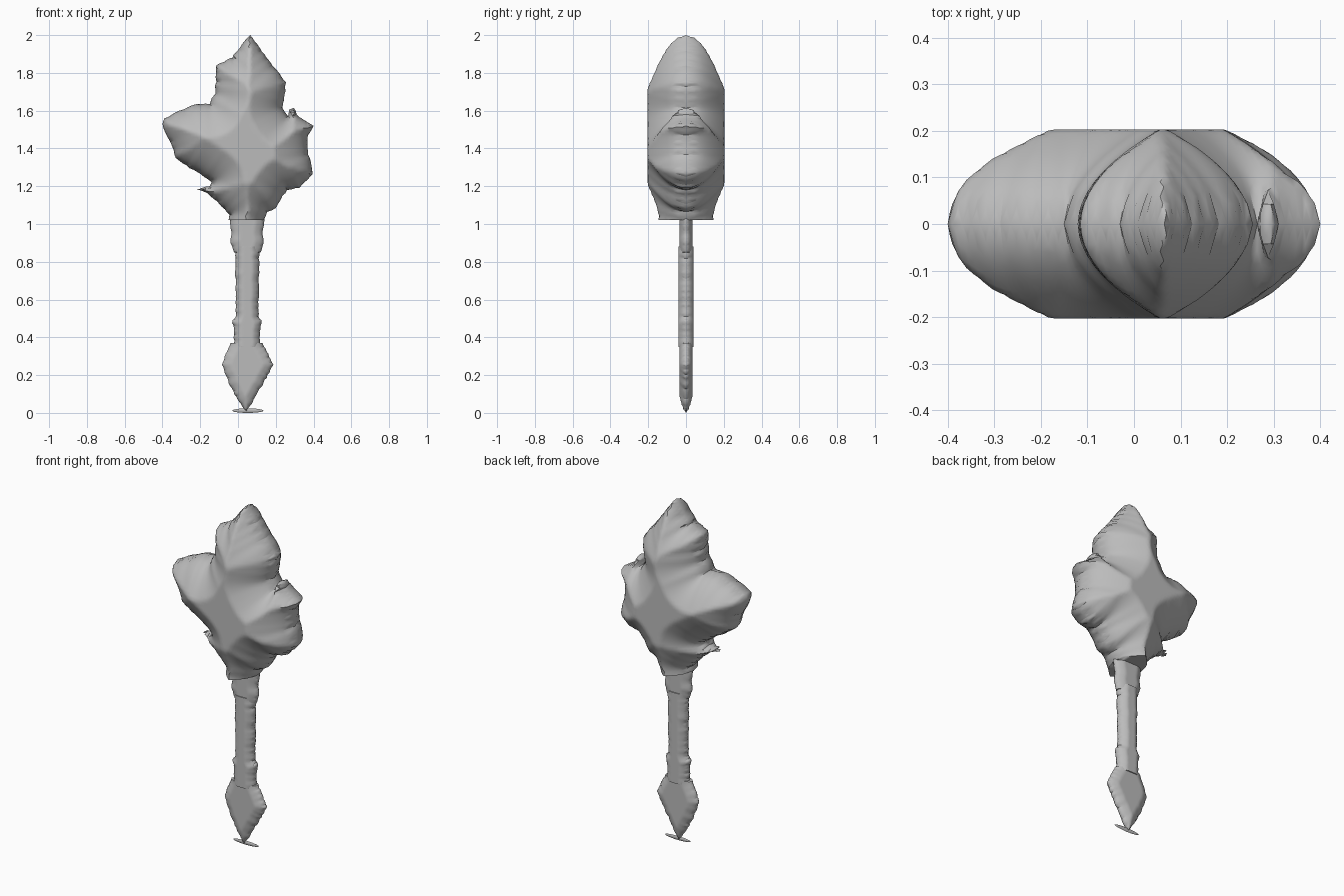
import bpy, bmesh, math, random
from mathutils import Vector
from mathutils.geometry import delaunay_2d_cdt, intersect_point_line

if "Cube" in bpy.data.objects:
    bpy.data.objects.remove(bpy.data.objects["Cube"])

random.seed(4)
stone = bpy.data.materials.new("plain grey")
stone.diffuse_color = (0.5, 0.5, 0.5, 1)
stone.use_nodes = True
stone.node_tree.nodes["Principled BSDF"].inputs["Base Color"].default_value = stone.diffuse_color


def seg_dist(p, a, b):
    ab = b - a
    t = max(0, min(1, (p - a).dot(ab) / max(ab.length_squared, 1e-12)))
    return (p - a - ab * t).length


def inside(p, loop):
    hit = False
    for a, b in zip(loop, loop[1:] + loop[:1]):
        if (a.y > p.y) != (b.y > p.y):
            if p.x < a.x + (p.y - a.y) * (b.x - a.x) / (b.y - a.y):
                hit = not hit
    return hit


def inflate(name, outline, open_edges, depth, reach, step, rough):
    """Fill an x-z outline and puff it out in y, rising from its closed edges."""
    corners = [Vector(p) for p in outline]
    loop, closed, walls = [], [], []
    for i, a in enumerate(corners):
        b = corners[(i + 1) % len(corners)]
        n = max(1, round((b - a).length / (step * 1.4)))
        side = Vector((a.y - b.y, b.x - a.x)).normalized()
        for k in range(n):
            p = a.lerp(b, k / n)
            if k and i not in open_edges:
                p += side * random.uniform(-rough, rough)
            loop.append(p)
            closed.append(i not in open_edges)
    ring = list(zip(loop, loop[1:] + loop[:1]))
    walls = [s for s, c in zip(ring, closed) if c]

    def dist(p):
        return min(seg_dist(p, a, b) for a, b in walls)

    # close rows along the rim, then an even grid inside
    pts = []
    for a, b in ring:
        side = Vector((a.y - b.y, b.x - a.x)).normalized()
        for off in (step * 0.15, step * 0.5):
            for s in (1, -1):
                p = (a + b) / 2 + side * off * s
                if inside(p, loop) and min(seg_dist(p, *w) for w in ring) > off * 0.7:
                    pts.append(p)
    x0, x1 = min(p.x for p in loop), max(p.x for p in loop)
    z0, z1 = min(p.y for p in loop), max(p.y for p in loop)
    for i in range(int((x1 - x0) / step) + 1):
        for j in range(int((z1 - z0) / step) + 1):
            p = Vector((x0 + (i + 0.5 * (j % 2)) * step, z0 + (j + 0.5) * step))
            if inside(p, loop) and min(seg_dist(p, *w) for w in ring) > step * 0.75:
                pts.append(p)
    n = len(loop)
    edges = [(i, (i + 1) % n) for i in range(n)]
    flat, _, tris, *_ = delaunay_2d_cdt(loop + pts, edges, [], 1, 1e-6)

    bm = bmesh.new()
    front, back = [], []
    for p in flat:
        d = dist(p)
        y = 0 if d < 1e-4 else depth * min(1, d / reach) ** 0.5
        f = bm.verts.new((p.x, -y, p.y))
        front.append(f)
        back.append(bm.verts.new((p.x, y, p.y)) if y else f)
    count = {}
    for t in tris:
        if not inside(sum((flat[i] for i in t), Vector((0, 0))) / 3, loop):
            continue
        for row in (front, back):
            vs = [row[i] for i in t]
            if bm.faces.get(vs) is None:
                bm.faces.new(vs)
        for a, b in zip(t, t[1:] + t[:1]):
            key = (min(a, b), max(a, b))
            count[key] = count.get(key, 0) + 1
    # cap the cut ends
    for (a, b), c in count.items():
        if c == 1:
            vs = list(dict.fromkeys([front[a], front[b], back[b], back[a]]))
            if len(vs) > 2 and bm.faces.get(vs) is None:
                bm.faces.new(vs)
    bmesh.ops.delete(bm, geom=[v for v in bm.verts if not v.link_faces], context='VERTS')
    bmesh.ops.recalc_face_normals(bm, faces=bm.faces[:])
    me = bpy.data.meshes.new(name)
    bm.to_mesh(me)
    bm.free()
    me.materials.append(stone)
    ob = bpy.data.objects.new(name, me)
    bpy.context.collection.objects.link(ob)
    bpy.ops.object.select_all(action='DESELECT')
    ob.select_set(True)
    bpy.context.view_layer.objects.active = ob
    bpy.ops.object.shade_smooth_by_angle(angle=math.radians(45))
    return ob


# Four-lobed head, cut flat where it meets the collar
head = [(-.05, 1.02), (.135, 1.02), (.155, 1.065), (.2, 1.085), (.235, 1.15), (.26, 1.18),
        (.325, 1.19), (.395, 1.265), (.37, 1.39), (.37, 1.47), (.4, 1.52), (.31, 1.58),
        (.295, 1.615), (.27, 1.605), (.265, 1.57), (.235, 1.615), (.255, 1.75), (.2, 1.82),
        (.14, 1.9), (.065, 2.0), (.02, 1.95), (-.01, 1.91), (-.03, 1.88), (-.115, 1.84),
        (-.12, 1.69), (-.14, 1.665), (-.15, 1.635), (-.22, 1.635), (-.31, 1.6), (-.39, 1.56),
        (-.4, 1.53), (-.37, 1.455), (-.34, 1.39), (-.33, 1.35), (-.14, 1.22), (-.15, 1.2),
        (-.22, 1.18), (-.165, 1.165), (-.125, 1.13), (-.085, 1.09), (-.045, 1.05)]
inflate("head", head, {0}, 0.203, 0.175, 0.016, 0.004)

# Collar under the head
inflate("collar", [(-.02, .85), (.12, .85), (.135, .9), (.13, .96), (.14, 1.03), (-.045, 1.03),
                   (-.035, .96), (-.04, .9), (-.03, .88)], {0, 4}, 0.034, 0.045, 0.011, 0.002)

# Grip with a swollen lower band
inflate("grip", [(-.02, .35), (.115, .35), (.115, .43), (.125, .49), (.108, .51), (.112, .88),
                 (-.015, .88), (-.012, .51), (-.03, .49), (-.022, .43)], {0, 5},
        0.04, 0.035, 0.011, 0.003)

# Pointed pommel
inflate("pommel", [(.045, .005), (.1, .1), (.135, .16), (.188, .255), (.13, .37), (-.04, .37),
                   (-.085, .255), (-.04, .14), (.005, .06)], {4}, 0.034, 0.045, 0.011, 0.003)

# Thin sliver at the foot
foot = [(.052 + .083 * math.cos(a), .012 + .012 * math.sin(a))
        for a in (math.tau * k / 24 for k in range(24))]
inflate("foot_sliver", foot, set(), 0.005, 0.01, 0.005, 0)
